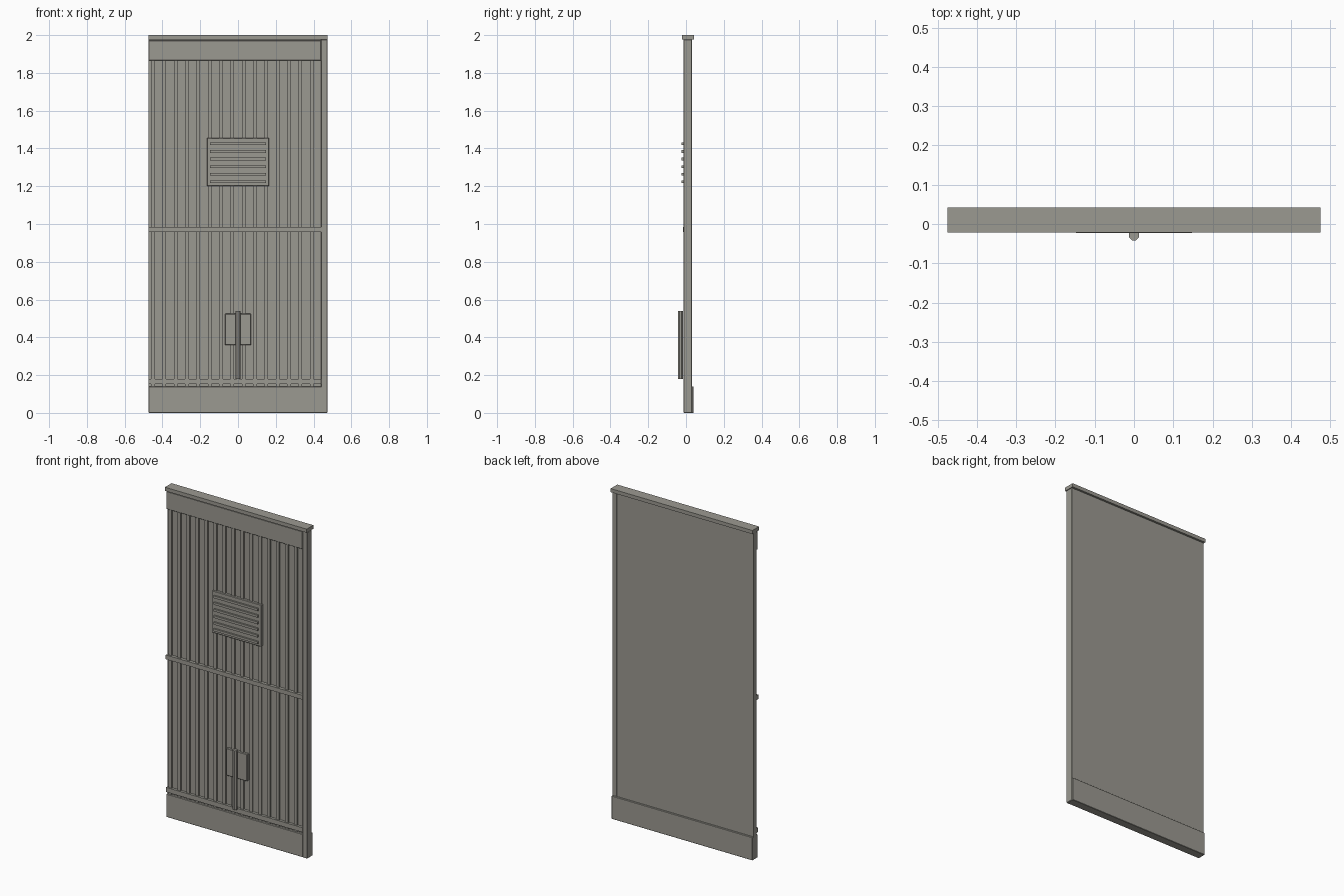
import bpy
import bmesh
from mathutils import Matrix

if "Cube" in bpy.data.objects:
    bpy.data.objects.remove(bpy.data.objects["Cube"], do_unlink=True)

COLOUR = (0.33, 0.32, 0.285, 1)
grey = bpy.data.materials.new("warm_grey")
grey.use_nodes = True
grey.diffuse_color = COLOUR
grey.node_tree.nodes["Principled BSDF"].inputs["Base Color"].default_value = COLOUR


def finish(name, bm):
    mesh = bpy.data.meshes.new(name)
    bm.to_mesh(mesh)
    bm.free()
    mesh.materials.append(grey)
    obj = bpy.data.objects.new(name, mesh)
    bpy.context.collection.objects.link(obj)
    return obj


def add_box(bm, x, y, z):
    spans = [x, y, z]
    centre = [(a + b) / 2 for a, b in spans]
    size = [b - a for a, b in spans]
    matrix = Matrix.Translation(centre) @ Matrix.Diagonal(size + [1])
    bmesh.ops.create_cube(bm, size=1, matrix=matrix)


def box(name, x, y, z, bevel=0):
    bm = bmesh.new()
    add_box(bm, x, y, z)
    obj = finish(name, bm)
    if bevel:
        mod = obj.modifiers.new("soft_edges", "BEVEL")
        mod.width = bevel
        mod.segments = 1
    return obj


LEFT, RIGHT = -0.473, 0.473
POST = 0.44          # inner edge of the corner post
FACE = 0.003         # front of the flat sheet

# Wall sheet, plinth, header and cap
box("wall_panel", (LEFT, RIGHT - 0.003), (FACE, 0.03), (0.01, 1.98))
box("base_plinth", (LEFT, RIGHT - 0.002), (-0.011, 0.040), (0, 0.14), 0.002)
box("header_band", (LEFT, POST), (-0.011, 0.01), (1.865, 1.972), 0.002)
box("top_cap", (-0.475, 0.475), (-0.021, 0.0425), (1.978, 2.0))

# Corner post on one side only
box("corner_post", (POST, RIGHT), (-0.013, 0.032), (0, 1.978), 0.003)

# Horizontal rails
box("lower_rail", (LEFT, POST), (-0.013, 0.01), (0.152, 0.18))
box("middle_rail", (LEFT, POST + 0.002), (-0.016, 0.01), (0.957, 0.983))

# Vertical ribs of the corrugated sheet
bm = bmesh.new()
for i in range(15):
    x = -0.45 + 0.06 * i
    add_box(bm, (x - 0.01, x + 0.01), (-0.006, 0.01), (0.14, 1.87))
finish("wall_ribs", bm)

# Vent plate with slats
box("vent_plate", (-0.165, 0.165), (-0.013, 0.01), (1.2, 1.455), 0.003)
bm = bmesh.new()
for i in range(6):
    z = 1.224 + 0.04 * i
    add_box(bm, (-0.148, 0.148), (-0.023, -0.01), (z - 0.007, z + 0.007))
finish("vent_slats", bm)

# Junction box and its conduit
box("junction_box", (-0.07, 0.07), (-0.013, 0.01), (0.36, 0.525), 0.003)
bm = bmesh.new()
spin = Matrix.Rotation(0.3927, 4, "Z")
bmesh.ops.create_cone(bm, cap_ends=True, segments=8, radius1=0.014, radius2=0.014,
                      depth=0.36, matrix=Matrix.Translation((0, -0.0285, 0.36)) @ spin)
finish("conduit", bm)
